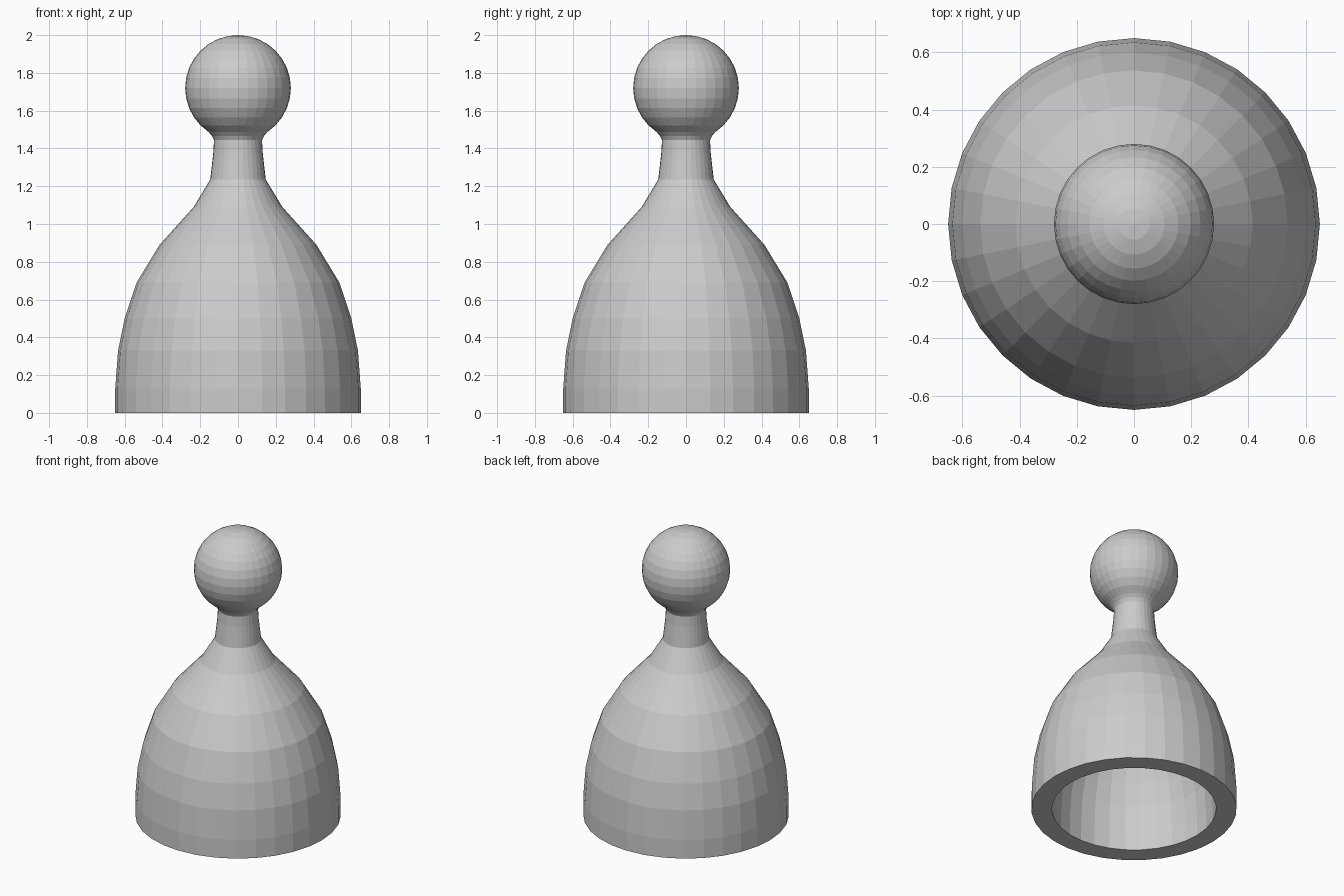
import bpy, bmesh
from math import sin, cos, pi

if "Cube" in bpy.data.objects:
    bpy.data.objects.remove(bpy.data.objects["Cube"])

SEG = 32


def lathe(name, profile):
    """Revolve an (r, z) profile around z; r = 0 becomes a pole."""
    bm = bmesh.new()
    rings = []
    for r, z in profile:
        n = 1 if r < 1e-6 else SEG
        rings.append([bm.verts.new((r * cos(2 * pi * i / SEG), r * sin(2 * pi * i / SEG), z))
                      for i in range(n)])
    for a, b in zip(rings, rings[1:]):
        for i in range(SEG):
            j = (i + 1) % SEG
            quad = [a[i % len(a)], a[j % len(a)], b[j % len(b)], b[i % len(b)]]
            bm.faces.new(list(dict.fromkeys(quad)))
    bmesh.ops.recalc_face_normals(bm, faces=bm.faces)
    mesh = bpy.data.meshes.new(name)
    bm.to_mesh(mesh)
    bm.free()
    obj = bpy.data.objects.new(name, mesh)
    bpy.context.collection.objects.link(obj)
    return obj


# Hollow inside, from the ceiling down to the rim
inside = [(0, 1.08), (0.13, 1.0), (0.315, 0.81), (0.415, 0.63), (0.472, 0.46),
          (0.506, 0.31), (0.52, 0.12), (0.52, 0)]
# Bell-shaped body and slim neck
outside = [(0.65, 0), (0.65, 0.13), (0.635, 0.33), (0.60, 0.50), (0.537, 0.69),
           (0.415, 0.89), (0.235, 1.09), (0.147, 1.235), (0.131, 1.375),
           (0.127, 1.445), (0.138, 1.467)]
# Ball head: 16-ring sphere running from the neck up to the pole
head = [(0.28 * sin(pi * k / 16), 1.72 - 0.28 * cos(pi * k / 16)) for k in range(3, 16)]
head.append((0, 2.0))

lathe("pawn_body", inside + outside + head)
